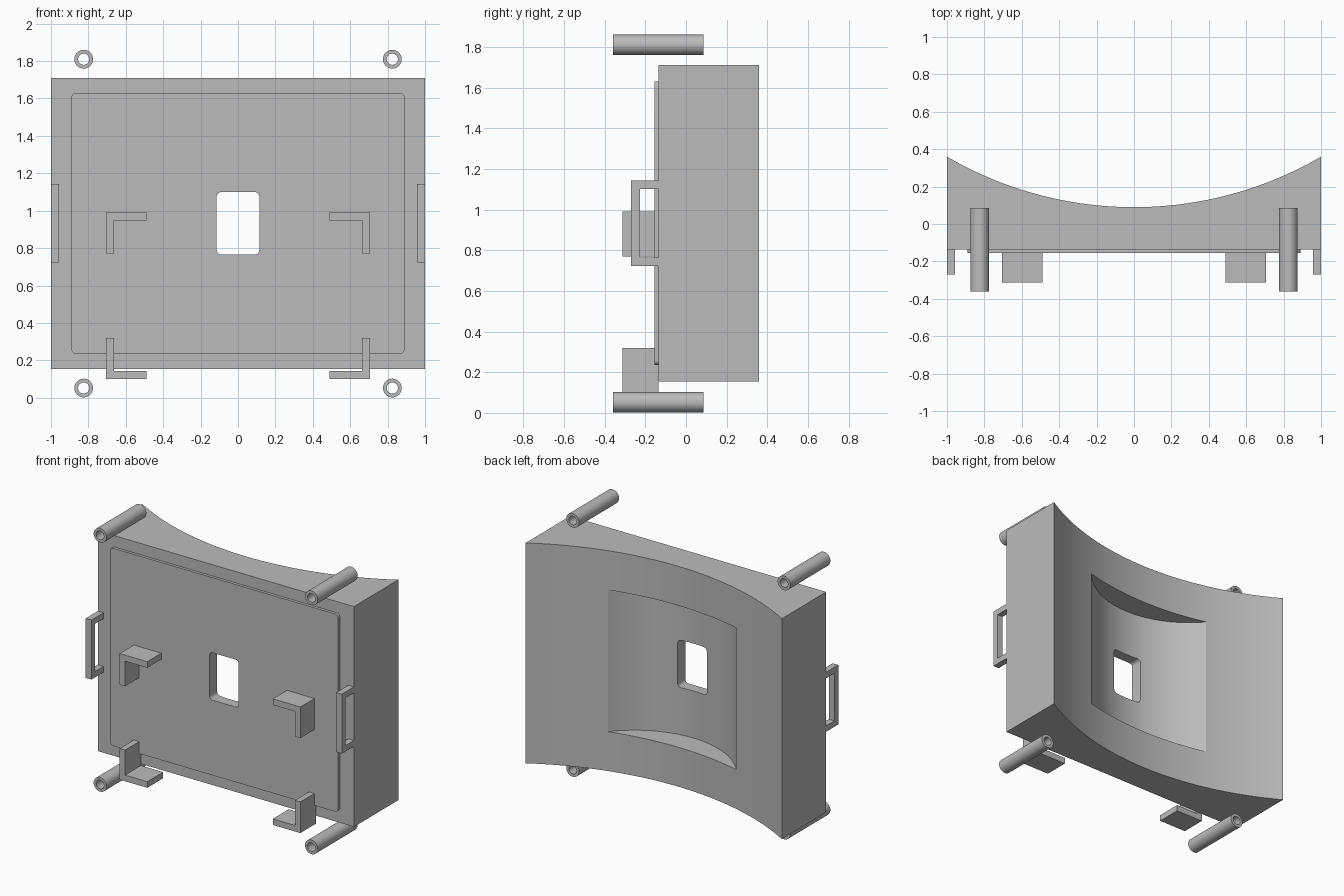
import bpy, bmesh, math

if "Cube" in bpy.data.objects:
    bpy.data.objects.remove(bpy.data.objects["Cube"], do_unlink=True)

grey = bpy.data.materials.new("plain grey")
grey.use_nodes = True
grey.diffuse_color = (0.5, 0.5, 0.5, 1)
grey.node_tree.nodes["Principled BSDF"].inputs["Base Color"].default_value = (0.5, 0.5, 0.5, 1)


def place(axis, a, b, t):
    """Put profile point (a, b) at distance t along the extrusion axis."""
    return {"x": (t, a, b), "y": (a, t, b), "z": (a, b, t)}[axis]


def finish(name, bm):
    bmesh.ops.recalc_face_normals(bm, faces=bm.faces)
    mesh = bpy.data.meshes.new(name)
    bm.to_mesh(mesh)
    bm.free()
    mesh.materials.append(grey)
    obj = bpy.data.objects.new(name, mesh)
    bpy.context.collection.objects.link(obj)
    return obj


def prism(name, profile, axis, start, end):
    bm = bmesh.new()
    near = [bm.verts.new(place(axis, a, b, start)) for a, b in profile]
    far = [bm.verts.new(place(axis, a, b, end)) for a, b in profile]
    bm.faces.new(near)
    bm.faces.new(far)
    n = len(profile)
    for i in range(n):
        j = (i + 1) % n
        bm.faces.new((near[i], near[j], far[j], far[i]))
    return finish(name, bm)


def arc(cx, cy, r, start, end, steps):
    angles = [math.radians(start + (end - start) * i / steps) for i in range(steps + 1)]
    return [(cx + r * math.cos(t), cy + r * math.sin(t)) for t in angles]


def rounded_rect(w, z0, z1, r):
    corners = ((w - r, z1 - r), (r - w, z1 - r), (r - w, z0 + r), (w - r, z0 + r))
    return [p for i, (x, z) in enumerate(corners) for p in arc(x, z, r, 90 * i, 90 * i + 90, 6)]


def activate(obj):
    bpy.ops.object.select_all(action="DESELECT")
    obj.select_set(True)
    bpy.context.view_layer.objects.active = obj


def cut(obj, cutter):
    mod = obj.modifiers.new("cut", "BOOLEAN")
    mod.operation = "DIFFERENCE"
    mod.solver = "EXACT"
    mod.object = cutter
    activate(obj)
    bpy.ops.object.modifier_apply(modifier=mod.name)


def smooth(obj):
    activate(obj)
    bpy.ops.object.shade_smooth_by_angle(angle=math.radians(30))


def hollow_arc(half, edge_y, mid_y, steps):
    """Arc through (half, edge_y), (0, mid_y), (-half, edge_y)."""
    s = edge_y - mid_y
    r = (half * half + s * s) / (2 * s)
    swing = math.degrees(math.asin(half / r))
    return arc(0, mid_y + r, r, -90 + swing, -90 - swing, steps)


# Main body with a concave back
body = prism("body", [(-1, -0.135), (1, -0.135)] + hollow_arc(1, 0.36, 0.09, 64), "z", 0.155, 1.71)

# Raised front panel
panel = prism("front_panel", rounded_rect(0.89, 0.235, 1.63, 0.025), "y", -0.155, -0.12)

# Deeper curved pocket in the back
pocket = prism("pocket_cutter", hollow_arc(0.5, 0.154, -0.08, 48) + [(-0.5, 0.5), (0.5, 0.5)],
               "z", 0.433, 1.433)
cut(body, pocket)

# Rounded window through the middle
window = prism("window_cutter", rounded_rect(0.114, 0.765, 1.1, 0.025), "y", -0.4, 0.4)
cut(body, window)
cut(panel, window)
for cutter in (pocket, window):
    bpy.data.objects.remove(cutter, do_unlink=True)
smooth(body)
smooth(panel)


# Hollow tubes at the four corners
def tube(name, x, z):
    bm = bmesh.new()
    n = 40
    rings = []
    for r, y in ((0.05, -0.36), (0.05, 0.085), (0.03, 0.085), (0.03, -0.36)):
        rings.append([bm.verts.new((x + r * math.cos(math.tau * i / n), y,
                                    z + r * math.sin(math.tau * i / n))) for i in range(n)])
    for k in range(4):
        a, b = rings[k], rings[(k + 1) % 4]
        for i in range(n):
            j = (i + 1) % n
            bm.faces.new((a[i], a[j], b[j], b[i]))
    smooth(finish(name, bm))


for side, s in (("left", 1), ("right", -1)):
    tube("upper_tube_" + side, 0.825 * s, 1.81)
    tube("lower_tube_" + side, 0.825 * s, 0.052)

    # L-shaped corner brackets: outer corner at the top or the bottom
    for level, z, d in (("upper", 0.99, -1), ("lower", 0.1, 1)):
        ell = [(0.705, 0), (0.49, 0), (0.49, 0.043), (0.663, 0.043), (0.663, 0.22), (0.705, 0.22)]
        prism(f"{level}_bracket_{side}", [(s * x, z + d * h) for x, h in ell], "y", -0.312, -0.135)

    # U-shaped side handles
    loop = [(-0.135, 0.723), (-0.27, 0.723), (-0.27, 1.143), (-0.135, 1.143),
            (-0.135, 1.101), (-0.227, 1.101), (-0.227, 0.765), (-0.135, 0.765)]
    prism("handle_" + side, loop, "x", 0.956 * s, s)
